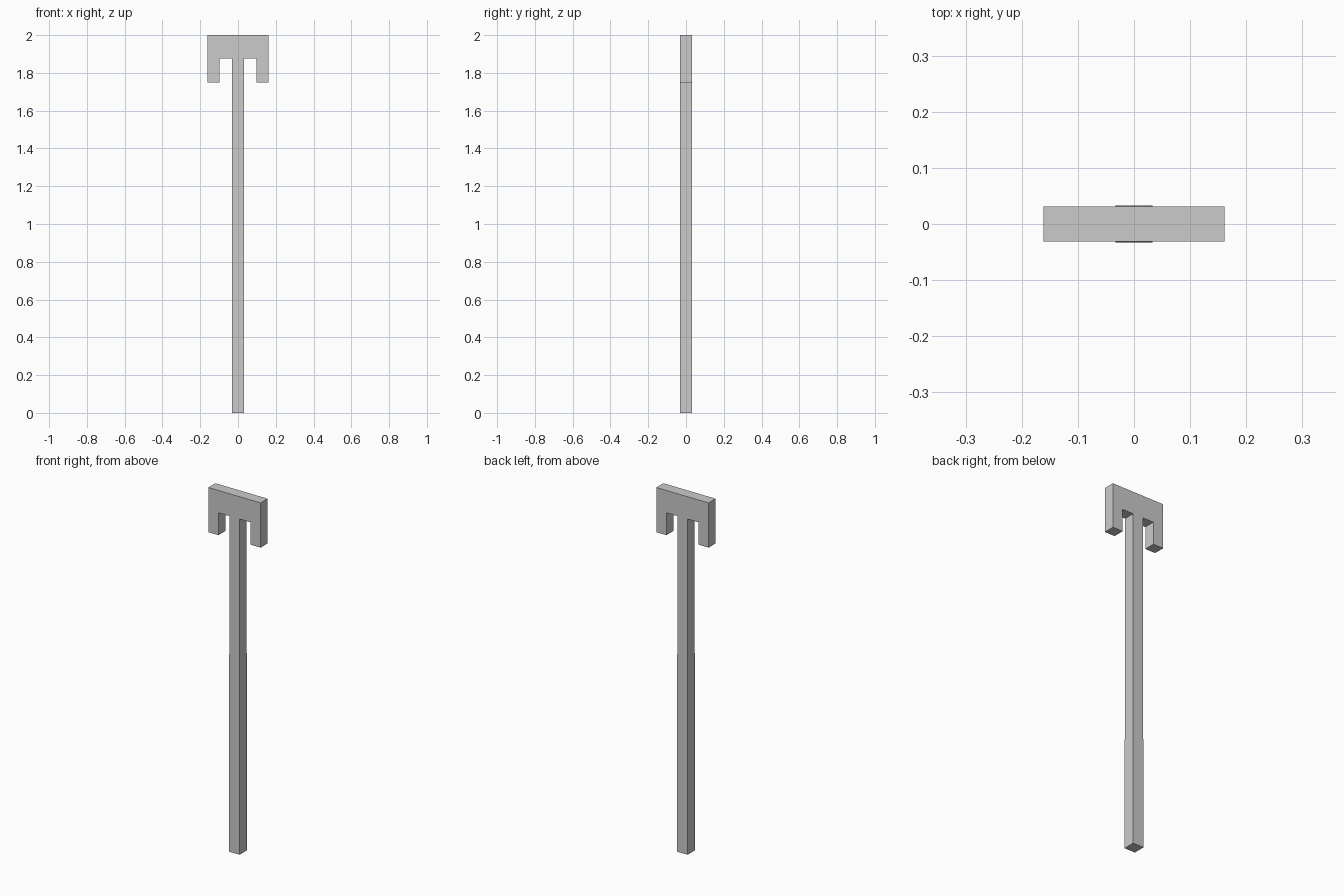
import bpy, bmesh

if "Cube" in bpy.data.objects:
    bpy.data.objects.remove(bpy.data.objects["Cube"])

T = 0.031      # half thickness of the bars
FOOT = 0.033   # half width of the shaft foot, slightly wider
W, IN = 0.1615, 0.099
TOP, SLOT, TIP = 2.0, 1.875, 1.75

bm = bmesh.new()

# front outline: forked head and shaft share the edge under the head
outline = [(-T, SLOT), (T, SLOT), (IN, SLOT), (IN, TIP), (W, TIP), (W, TOP),
           (-W, TOP), (-W, TIP), (-IN, TIP), (-IN, SLOT)]
head = [bm.verts.new((x, -T, z)) for x, z in outline]
foot = [bm.verts.new((x, -T, 0)) for x in (-T, T)]
faces = [bm.faces.new(head), bm.faces.new((foot[0], foot[1], head[1], head[0]))]

# thickness
ext = bmesh.ops.extrude_face_region(bm, geom=faces, use_keep_orig=True)
new = [g for g in ext["geom"] if isinstance(g, bmesh.types.BMVert)]
bmesh.ops.translate(bm, verts=new, vec=(0, 2 * T, 0))

# slight flare at the foot
for v in bm.verts:
    if v.co.z < 0.01:
        v.co.x *= FOOT / T
        v.co.y *= FOOT / T
bmesh.ops.recalc_face_normals(bm, faces=bm.faces)

mesh = bpy.data.meshes.new("forked_post")
bm.to_mesh(mesh)
bm.free()
bpy.context.collection.objects.link(bpy.data.objects.new("forked_post", mesh))
